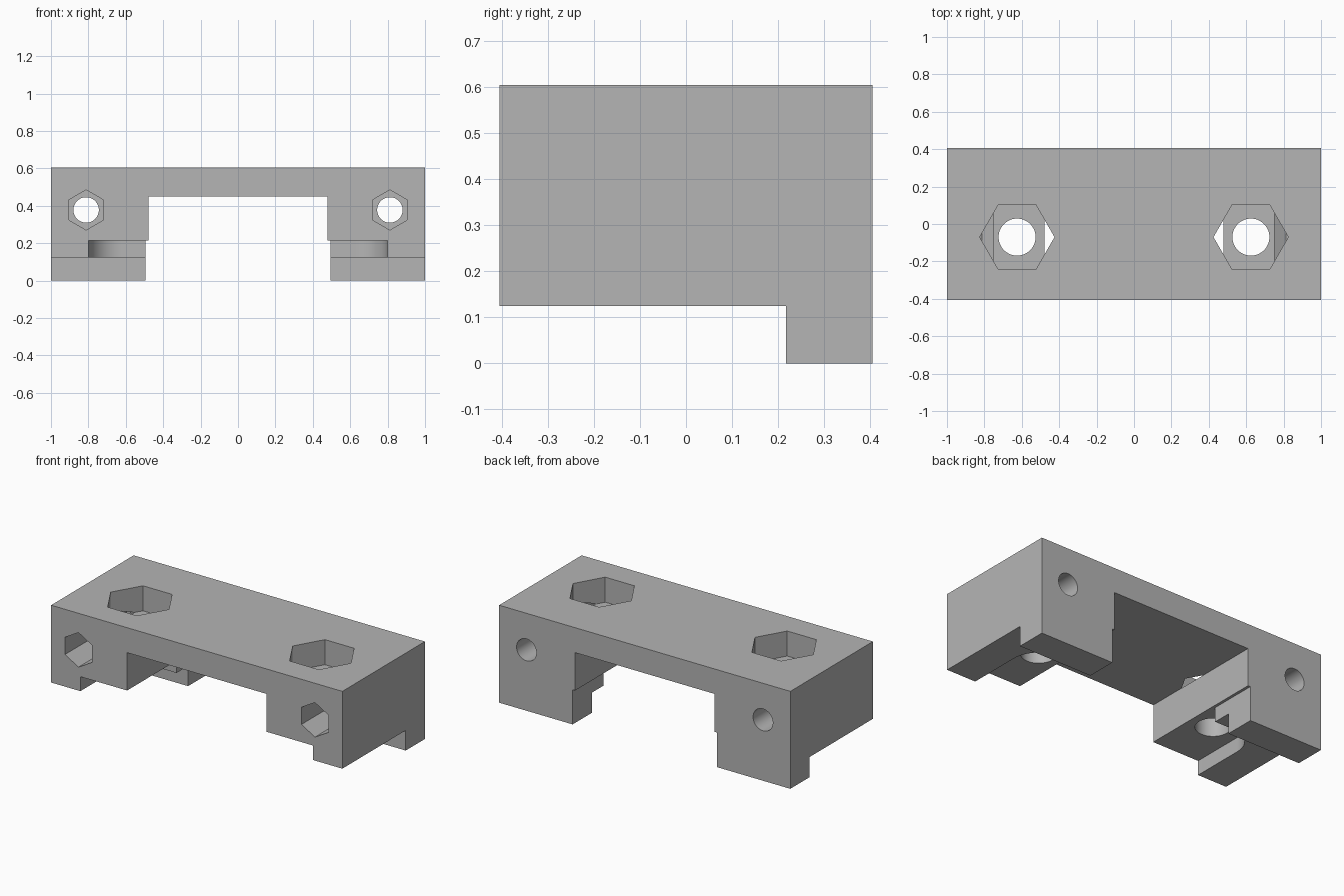
import bpy, bmesh, math
from mathutils import Vector

cube = bpy.data.objects.get("Cube")
if cube:
    bpy.data.objects.remove(cube, do_unlink=True)

grey = bpy.data.materials.new("plain_grey")
grey.use_nodes = True
GREY = (0.46, 0.46, 0.46, 1)
grey.diffuse_color = GREY
grey.node_tree.nodes["Principled BSDF"].inputs["Base Color"].default_value = GREY


def prism(name, outline, axis, low, high):
    """Extrude a 2D outline along y (outline in x, z) or z (outline in x, y)."""
    bm = bmesh.new()
    place = (lambda a, b: (a, low, b)) if axis == "y" else (lambda a, b: (a, b, low))
    face = bm.faces.new([bm.verts.new(place(a, b)) for a, b in outline])
    grown = bmesh.ops.extrude_face_region(bm, geom=[face])["geom"]
    move = Vector((0, high - low, 0)) if axis == "y" else Vector((0, 0, high - low))
    bmesh.ops.translate(bm, vec=move, verts=[g for g in grown if isinstance(g, bmesh.types.BMVert)])
    bmesh.ops.recalc_face_normals(bm, faces=bm.faces)
    mesh = bpy.data.meshes.new(name)
    bm.to_mesh(mesh)
    bm.free()
    mesh.materials.append(grey)
    obj = bpy.data.objects.new(name, mesh)
    bpy.context.collection.objects.link(obj)
    return obj


def ring(cx, cy, radius, sides, start=0.0, sweep=2 * math.pi):
    """Points around a circle or an arc."""
    return [(cx + radius * math.cos(start + sweep * i / sides),
             cy + radius * math.sin(start + sweep * i / sides)) for i in range(sides)]


def rect(x0, x1, y0, y1):
    return [(x0, y0), (x1, y0), (x1, y1), (x0, y1)]


HALF_DEPTH, TOP, CEILING, LEDGE = 0.405, 0.605, 0.45, 0.215
body = prism("clamp_bracket", rect(-1, 1, -HALF_DEPTH, HALF_DEPTH), "z", 0, TOP)

# Stepped gap between the legs, then the undercut that leaves the rear feet
gap_half = [(0.495, -0.1), (0.495, LEDGE), (0.478, LEDGE), (0.478, CEILING)]
gap = gap_half + [(-x, z) for x, z in reversed(gap_half)]
cutters = [
    prism("gap_cutter", gap, "y", -0.6, 0.6),
    prism("undercut_cutter", rect(-1.2, 1.2, -0.6, 0.217), "z", -0.1, 0.125),
]

BOLT_X, BOLT_Y, NUT_X, NUT_Z = 0.625, -0.07, 0.812, 0.378
for side in (-1, 1):
    # Pocket under the leg, open to the front and inside, with a rounded outer corner
    arc = ring(BOLT_X, BOLT_Y, 0.174, 24, math.pi / 2, -math.pi / 2)
    pocket = [(0.3, -0.6), (0.3, BOLT_Y + 0.174)] + arc + [(0.799, BOLT_Y), (0.799, -0.6)]
    pocket = [(side * x, y) for x, y in pocket]
    bolt, nut = side * BOLT_X, side * NUT_X
    cutters += [
        prism("pocket_cutter", pocket, "z", -0.1, LEDGE),
        # Vertical bolt: hexagonal recess and through hole
        prism("bolt_head_cutter", ring(bolt, BOLT_Y, 0.2, 6), "z", CEILING - 0.0005, 0.8),
        prism("bolt_hole_cutter", ring(bolt, BOLT_Y, 0.099, 48), "z", -0.1, 0.8),
        # Horizontal screw: deep hexagonal channel and through hole
        prism("nut_cutter", ring(nut, NUT_Z, 0.107, 6, math.pi / 6), "y", -0.6, 0.2),
        prism("screw_hole_cutter", ring(nut, NUT_Z, 0.068, 48), "y", -0.6, 0.6),
    ]

bpy.ops.object.select_all(action="DESELECT")
bpy.context.view_layer.objects.active = body
body.select_set(True)
for cutter in cutters:
    cutter.hide_render = True
    cut = body.modifiers.new(cutter.name, "BOOLEAN")
    cut.operation = "DIFFERENCE"
    cut.solver = "EXACT"
    cut.object = cutter
    bpy.ops.object.modifier_apply(modifier=cut.name)
    bpy.data.objects.remove(cutter, do_unlink=True)

bpy.ops.object.shade_smooth_by_angle(angle=math.radians(25))
